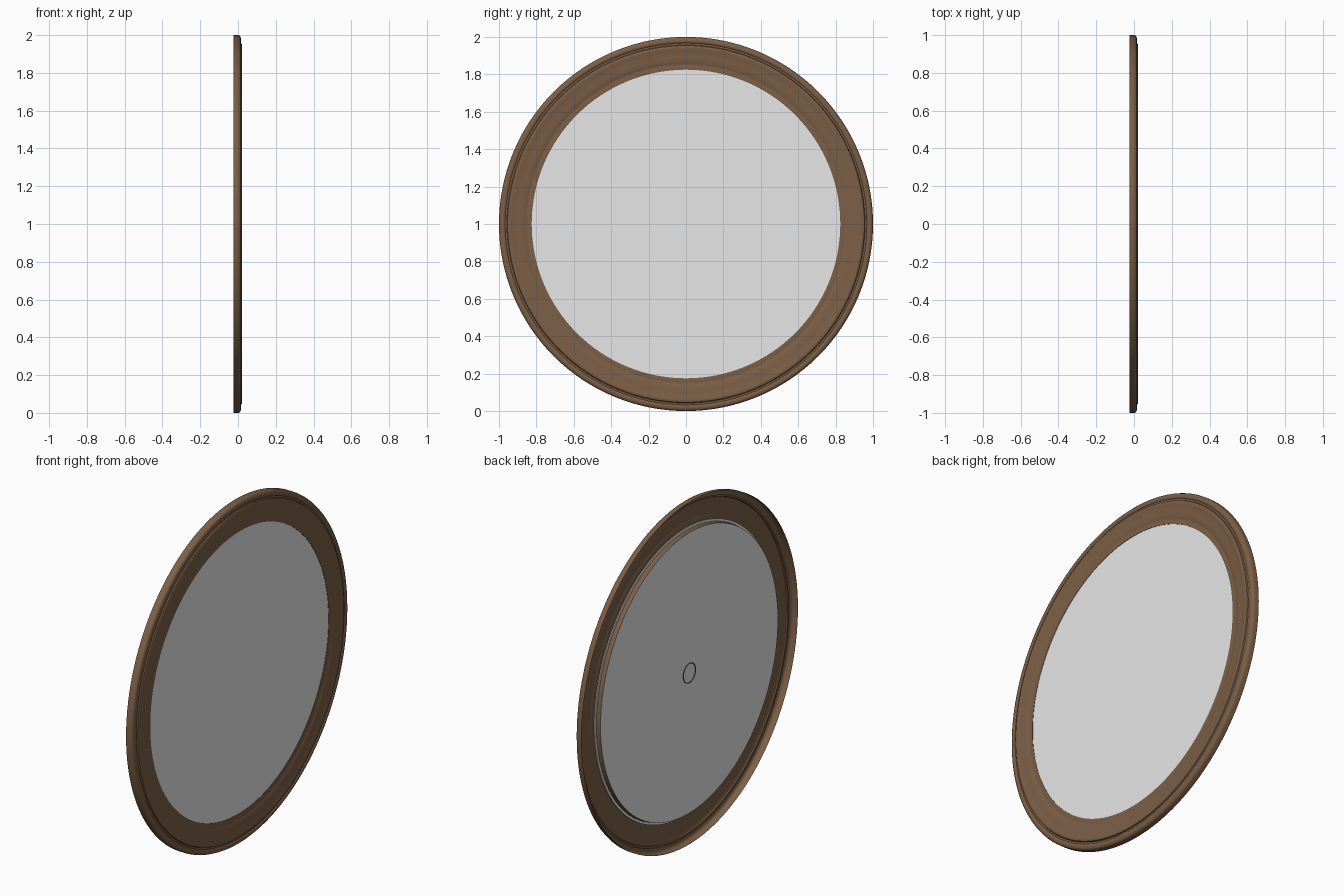
import bpy, bmesh, math

if "Cube" in bpy.data.objects:
    bpy.data.objects.remove(bpy.data.objects["Cube"])

SEG = 128


def mat(name, rgb):
    m = bpy.data.materials.new(name)
    m.diffuse_color = (*rgb, 1)
    m.use_nodes = True
    m.node_tree.nodes["Principled BSDF"].inputs["Base Color"].default_value = m.diffuse_color
    return m


wood = mat("brown wood", (0.20, 0.115, 0.062))
glass = mat("mirror grey", (0.8, 0.8, 0.8))
dark = mat("dark metal", (0.12, 0.12, 0.12))


def lathe(name, profile, materials, closed=False, pick=None):
    """Revolve (radius, x) points around the x axis through z = 1."""
    bm = bmesh.new()
    rings = []
    for r, x in profile:
        if r == 0:
            rings.append([bm.verts.new((x, 0, 1))] * SEG)
        else:
            rings.append([bm.verts.new((x, r * math.cos(2 * math.pi * i / SEG),
                                        1 + r * math.sin(2 * math.pi * i / SEG)))
                          for i in range(SEG)])
    pairs = list(zip(rings, rings[1:]))
    if closed:
        pairs.append((rings[-1], rings[0]))
    for k, (a, b) in enumerate(pairs):
        for i in range(SEG):
            j = (i + 1) % SEG
            corners = list(dict.fromkeys((a[i], a[j], b[j], b[i])))
            f = bm.faces.new(corners)
            f.material_index = pick(k) if pick else 0
    bmesh.ops.recalc_face_normals(bm, faces=bm.faces)
    me = bpy.data.meshes.new(name)
    bm.to_mesh(me)
    bm.free()
    for m in materials:
        me.materials.append(m)
    ob = bpy.data.objects.new(name, me)
    bpy.context.collection.objects.link(ob)
    bpy.context.view_layer.objects.active = ob
    ob.select_set(True)
    bpy.ops.object.shade_smooth_by_angle(angle=math.radians(35))
    ob.select_set(False)
    return ob


# Moulded frame: open-backed shell with outer bead, groove, crest, cove and lip
lathe("frame", [
    (1.0, -0.024), (1.0, 0.002), (0.997, 0.009), (0.99, 0.014), (0.98, 0.016),
    (0.972, 0.015), (0.967, 0.011), (0.957, 0.012), (0.954, 0.019),
    (0.949, 0.022), (0.938, 0.022), (0.925, 0.019), (0.91, 0.017),
    (0.89, 0.016), (0.872, 0.015), (0.86, 0.012), (0.852, 0.009),
    (0.845, 0.010), (0.835, 0.011), (0.825, 0.010), (0.825, 0.007)], [wood])

# Mirror pane, its edge showing behind the lip
lathe("mirror_pane", [(0, 0.008), (0.838, 0.008), (0.838, 0.003), (0, 0.003)], [glass])

# Backing drum: wooden side wall with a grey back face
lathe("backing_board", [(0.824, 0.004), (0.82, -0.021), (0, -0.021)],
      [wood, glass], pick=lambda k: k)

# Small hanging ring lying flat on the back
lathe("hanging_ring", [(0.056 + 0.0025 * math.cos(t * math.pi / 4),
                        -0.0225 + 0.0025 * math.sin(t * math.pi / 4))
                       for t in range(8)], [dark], closed=True)
